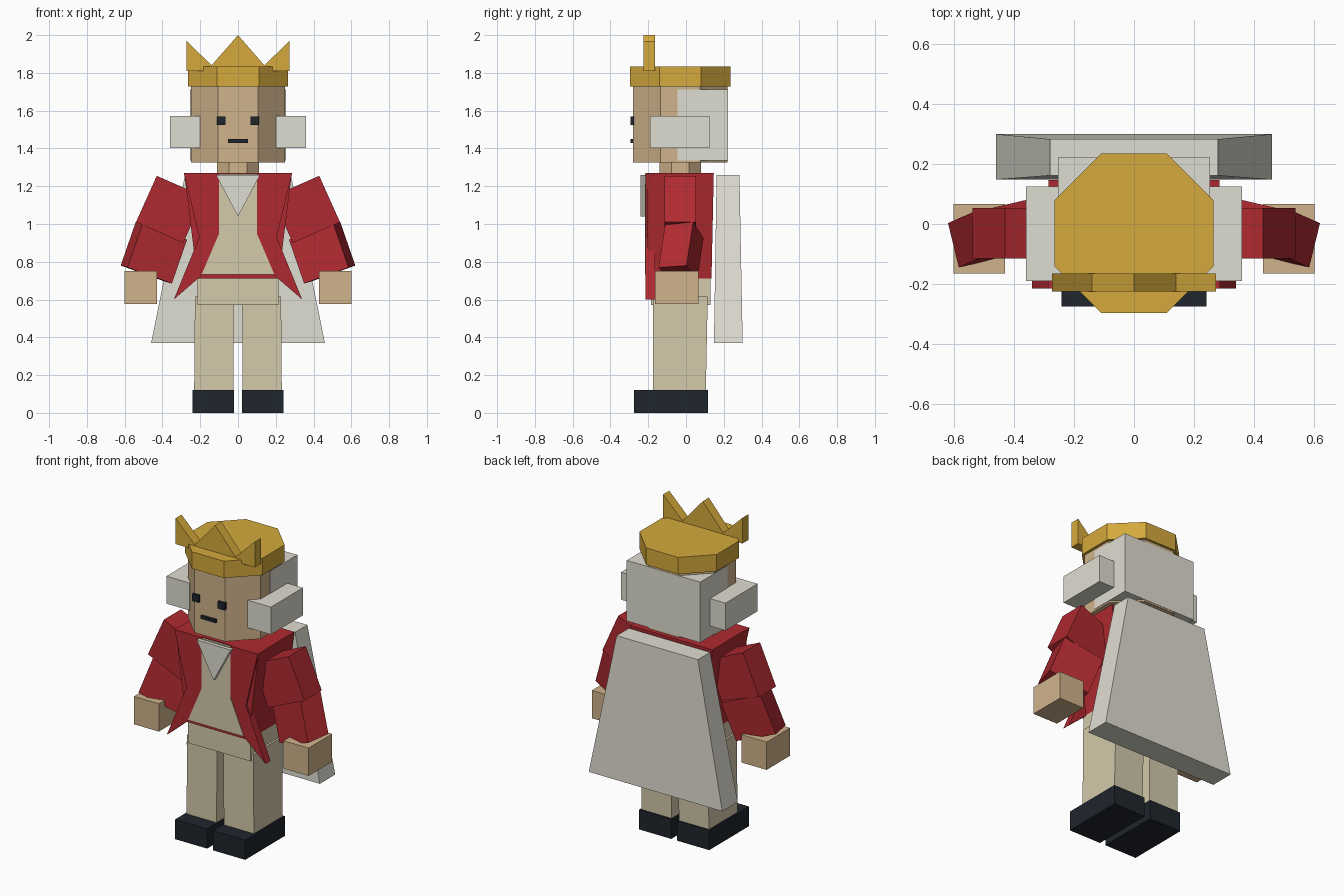
import bpy, bmesh
from mathutils import Vector

if "Cube" in bpy.data.objects:
    bpy.data.objects.remove(bpy.data.objects["Cube"])


def material(name, rgb):
    m = bpy.data.materials.new(name)
    m.diffuse_color = [(c / 255) ** 2.2 for c in rgb] + [1]
    m.use_nodes = True
    m.node_tree.nodes["Principled BSDF"].inputs["Base Color"].default_value = m.diffuse_color
    return m


GOLD = material("gold", (212, 168, 62))
SKIN = material("skin", (207, 178, 138))
HAIR = material("white", (222, 220, 208))
RED = material("red", (174, 46, 52))
CLOTH = material("beige", (211, 200, 170))
DARK = material("dark", (36, 42, 48))


def loft(name, lower, upper, mat, mirror=False):
    """Solid between two matching rings of points; mirror copies it across x."""
    n = len(lower)
    bm = bmesh.new()
    for s in ((1, -1) if mirror else (1,)):
        a, b = ([bm.verts.new((p[0] * s, p[1], p[2])) for p in ring] for ring in (lower, upper))
        bm.faces.new(a)
        bm.faces.new(b)
        for i in range(n):
            j = (i + 1) % n
            bm.faces.new((a[i], a[j], b[j], b[i]))
    bmesh.ops.recalc_face_normals(bm, faces=bm.faces)
    me = bpy.data.meshes.new(name)
    bm.to_mesh(me)
    bm.free()
    me.materials.append(mat)
    ob = bpy.data.objects.new(name, me)
    bpy.context.collection.objects.link(ob)
    return ob


def rect(x0, x1, y0, y1, z):
    return [(x0, y0, z), (x1, y0, z), (x1, y1, z), (x0, y1, z)]


def box(name, x, y, z, mat, mirror=False):
    return loft(name, rect(*x, *y, z[0]), rect(*x, *y, z[1]), mat, mirror)


def slab(name, profile, y0, y1, mat, mirror=False):
    """Front-view profile (x, z) extruded along y."""
    return loft(name, [(x, y0, z) for x, z in profile], [(x, y1, z) for x, z in profile], mat, mirror)


def octagon(name, half, cut, yc, z, mat):
    ring = [(half, -cut), (half, cut), (cut, half), (-cut, half),
            (-half, cut), (-half, -cut), (-cut, -half), (cut, -half)]
    return loft(name, *[[(x, y + yc, h) for x, y in ring] for h in z], mat)


# Boots, legs and hips
box("boot", (0.02, 0.242), (-0.275, 0.117), (0, 0.122), DARK, True)
loft("leg", rect(0.025, 0.232, -0.175, 0.105, 0.12), rect(0.022, 0.228, -0.175, 0.115, 0.615), CLOTH, True)
box("hips", (-0.215, 0.215), (-0.185, 0.13), (0.572, 0.715), CLOTH)

# Jacket body with flared front panels
loft("jacket_body", rect(-0.215, 0.215, -0.205, 0.135, 0.712),
     rect(-0.285, 0.285, -0.205, 0.147, 1.27), RED)
slab("jacket_panel", [(0.1, 1.27), (0.287, 1.27), (0.205, 0.93), (0.34, 0.6), (0.19, 0.73), (0.1, 0.95)],
     -0.215, -0.165, RED, True)

# Shirt front and collar
slab("shirt_front", [(-0.1, 1.265), (0.1, 1.265), (0.1, 0.95), (0.193, 0.732), (-0.193, 0.732), (-0.1, 0.95)],
     -0.218, -0.18, CLOTH)
slab("collar", [(-0.117, 1.26), (0.117, 1.26), (0, 1.04)], -0.24, -0.2, HAIR)

# Sleeves and hands
slab("upper_sleeve", [(0.43, 1.255), (0.18, 1.145), (0.29, 0.9), (0.54, 1.01)], -0.115, 0.053, RED, True)
corner = Vector((0.585, -0.145, 0.77))
inward, back, up = Vector((-0.235, 0.055, -0.085)), Vector((0.036, 0.148, 0.01)), Vector((-0.08, 0.035, 0.232))
cuff = [corner, corner + inward, corner + inward + back, corner + back]
loft("lower_sleeve", cuff, [p + up for p in cuff], RED, True)
box("hand", (0.43, 0.602), (-0.165, 0.067), (0.577, 0.75), SKIN, True)

# Cape
loft("cape", rect(-0.46, 0.46, 0.148, 0.3, 0.37), rect(-0.28, 0.28, 0.162, 0.283, 1.26), HAIR)

# Neck, head and face
octagon("neck", 0.11, 0.047, -0.03, (1.24, 1.34), SKIN)
octagon("head", 0.25, 0.105, -0.03, (1.325, 1.74), SKIN)
box("eye", (0.066, 0.111), (-0.294, -0.27), (1.525, 1.57), DARK, True)
box("mouth", (-0.052, 0.052), (-0.294, -0.27), (1.43, 1.45), DARK)

# Hair
box("hair_back", (-0.253, 0.253), (-0.045, 0.222), (1.335, 1.712), HAIR)
box("hair_side", (0.2, 0.36), (-0.19, 0.125), (1.402, 1.573), HAIR, True)

# Crown
octagon("crown_band", 0.266, 0.11, -0.031, (1.728, 1.833), GOLD)
slab("crown_points", [(-0.273, 1.81), (0.273, 1.81), (0.273, 1.97), (0.14, 1.84), (0, 2.0),
                      (-0.14, 1.84), (-0.273, 1.97)], -0.225, -0.165, GOLD)
